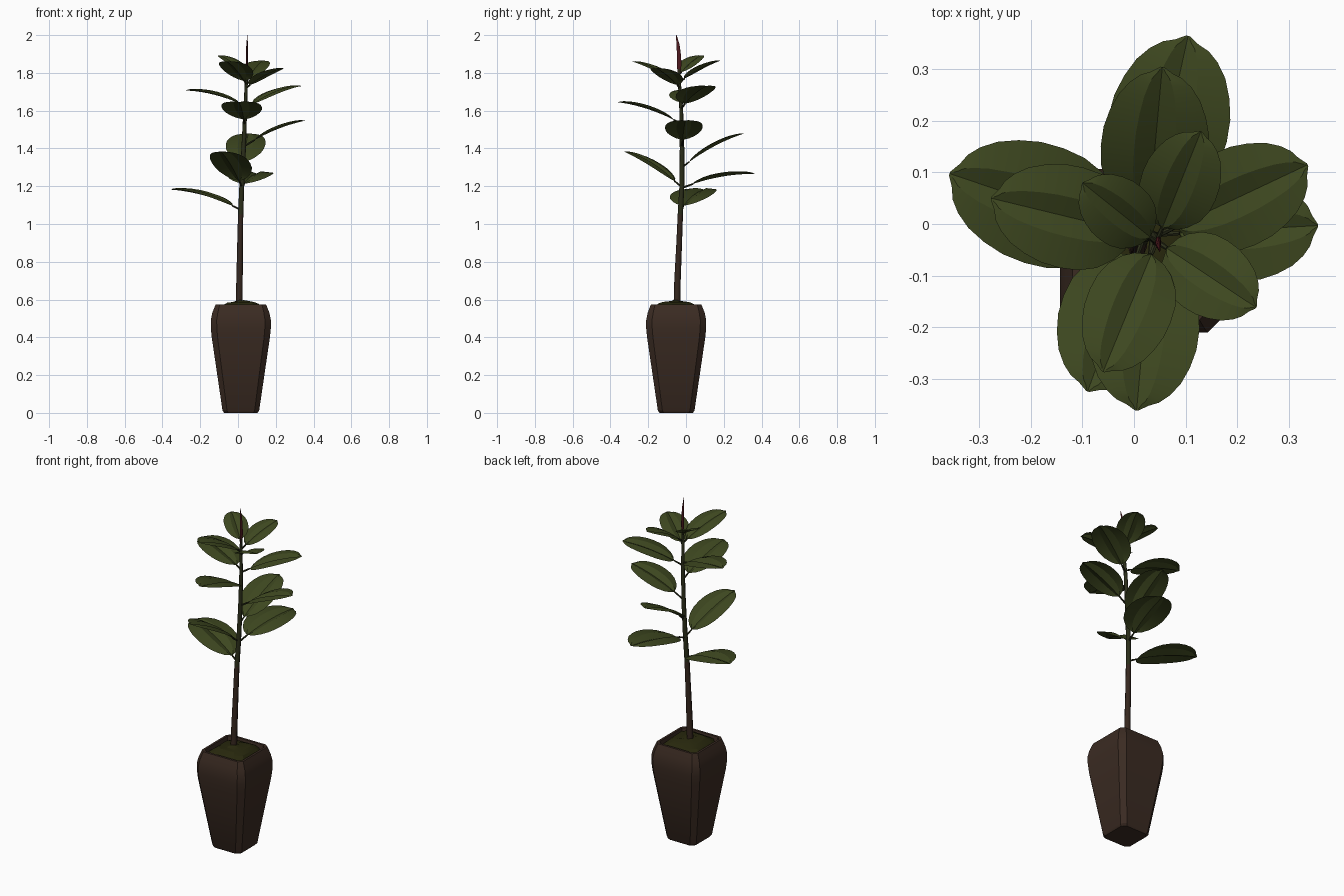
import bpy, bmesh, math, random
from mathutils import Vector

random.seed(4)
cube = bpy.data.objects.get("Cube")
if cube:
    bpy.data.objects.remove(cube, do_unlink=True)


def material(name, rgb):
    m = bpy.data.materials.new(name)
    m.use_nodes = True
    m.diffuse_color = (*rgb, 1)
    bsdf = next(n for n in m.node_tree.nodes if n.type == 'BSDF_PRINCIPLED')
    bsdf.inputs["Base Color"].default_value = (*rgb, 1)
    bsdf.inputs["Roughness"].default_value = 0.6
    return m


LEAF = material("leaf green", (0.047, 0.063, 0.014))
STALK = material("stalk green", (0.024, 0.027, 0.01))
BARK = material("bark brown", (0.036, 0.02, 0.013))
POT = material("pot brown", (0.043, 0.024, 0.016))
SOIL = material("mossy soil", (0.021, 0.021, 0.004))
BUD = material("bud red", (0.08, 0.01, 0.014))


def loft(name, rings, mats, closed=True, caps=(False, False), angle=30):
    """Skin a list of equal-length rings into one object."""
    bm = bmesh.new()
    rows = [[bm.verts.new(p) for p in ring] for ring in rings]
    n = len(rows[0])
    for a, b in zip(rows, rows[1:]):
        for i in range(n if closed else n - 1):
            j = (i + 1) % n
            bm.faces.new((a[i], a[j], b[j], b[i]))
    if caps[0]:
        bm.faces.new(rows[0][::-1])
    if caps[1]:
        bm.faces.new(rows[-1])
    bmesh.ops.remove_doubles(bm, verts=bm.verts, dist=0.0002)
    mesh = bpy.data.meshes.new(name)
    bm.to_mesh(mesh)
    bm.free()
    for m in mats:
        mesh.materials.append(m)
    ob = bpy.data.objects.new(name, mesh)
    bpy.context.scene.collection.objects.link(ob)
    bpy.ops.object.select_all(action='DESELECT')
    ob.select_set(True)
    bpy.context.view_layer.objects.active = ob
    bpy.ops.object.shade_smooth_by_angle(angle=math.radians(angle))
    return ob


def tube(name, path, radii, mats, sides=8, flat=1):
    """Tapered tube along a path; flat below 1 narrows it sideways."""
    rings = []
    for i, p in enumerate(path):
        d = (path[min(i + 1, len(path) - 1)] - path[max(i - 1, 0)]).normalized()
        u = d.cross(Vector((0.02, 1, 0.1))).normalized()
        v = d.cross(u)
        rings.append([p + radii[i] * (flat * math.cos(a) * u + math.sin(a) * v)
                      for a in (k * math.tau / sides for k in range(sides))])
    return loft(name, rings, mats, caps=(True, True), angle=50)


# Pot: chamfered square rings from the foot, over the rim, down inside
PX, PY = 0.015, -0.052


def square_ring(half, cut, z):
    f = half - cut
    pts = [(half, -f), (half, f), (f, half), (-f, half),
           (-half, f), (-half, -f), (-f, -half), (f, -half)]
    return [Vector((PX + x, PY + y, z)) for x, y in pts]


pot_profile = [(.088, .022, 0), (.097, .024, .012), (.154, .031, .40), (.159, .032, .45),
               (.159, .031, .49), (.151, .029, .53), (.134, .022, .573),
               (.121, .018, .573), (.117, .018, .54)]
loft("pot", [square_ring(*p) for p in pot_profile], [POT], caps=(True, False))

# Soil: uneven mound inside the rim
soil_rings = []
for half, z in [(.117, .553), (.095, .574), (.07, .583), (.04, .588), (.015, .592)]:
    ring = square_ring(half, half * 0.35, z)
    for p in ring:
        p.z += random.uniform(-.006, .006)
    soil_rings.append(ring)
loft("soil", soil_rings, [SOIL], caps=(False, True), angle=20)

# Stem: gently bent, bark below and green above
stem_points = [Vector(p) for p in [
    (.006, -.048, .56), (.008, -.045, .70), (.011, -.036, .90), (.014, -.03, 1.05),
    (.02, -.022, 1.2), (.03, -.021, 1.4), (.038, -.025, 1.6), (.044, -.035, 1.75),
    (.047, -.038, 1.82)]]
stem = tube("stem", stem_points, [.018, .017, .015, .014, .013, .012, .01, .008, .006],
            [BARK, STALK])
for f in stem.data.polygons:
    f.material_index = int(f.center.z > 1.1)


def stem_at(z):
    for a, b in zip(stem_points, stem_points[1:]):
        if z <= b.z:
            return a.lerp(b, (z - a.z) / (b.z - a.z))
    return stem_points[-1].copy()


# Bud: slim, flattened red spike at the top
tube("bud", [Vector(p) for p in [(.047, -.038, 1.79), (.047, -.036, 1.84), (.047, -.037, 1.89),
                                 (.048, -.042, 1.95), (.05, -.052, 2.0)]],
     [.006, .012, .011, .008, .002], [BUD], flat=0.5)

# Blade outline: (position along, share of half width), ending in a small nub
outline = [(0, .04), (.04, .37), (.1, .6), (.2, .83), (.32, .96), (.45, 1), (.58, .98),
           (.7, .89), (.81, .75), (.89, .57), (.94, .39), (.965, .2), (1, .03)]
# Cross-section: (share across, lift): steep gutter, then drooping wings
section = [(-1, .1), (-.38, .17), (0, 0), (.38, .17), (1, .1)]


def leaf(name, stem_z, tip, width, bare):
    """Stalk and arched, folded blade from the stem to the tip."""
    base, tip = stem_at(stem_z), Vector(tip)
    span = tip - base
    arch = 0.05 * span.length
    side = Vector((-span.y, span.x, 0)).normalized()
    up = span.cross(side).normalized()

    def along(t):
        return base + span * t + Vector((0, 0, arch * 4 * t * (1 - t)))

    tube(name + "_stalk", [along(bare * k / 3) for k in range(4)],
         [.006, .005, .005, .004], [STALK], sides=6)
    half = width / 2
    rings = []
    for t, w in outline:
        c = along(bare + (1 - bare) * t)
        rings.append([c + side * (s * w * half) + up * (h * w * half) for s, h in section])
    loft(name, rings, [LEAF], closed=False, angle=16)


leaves = [
    ("low_right_leaf", 1.075, (-.358, .098, 1.182), .235, .12),
    ("low_back_leaf", 1.19, (.105, .365, 1.265), .235, .16),
    ("low_front_leaf", 1.195, (-.09, -.325, 1.383), .215, .13),
    ("middle_back_leaf", 1.3, (.055, .305, 1.478), .21, .12),
    ("middle_left_leaf", 1.41, (.357, -.003, 1.547), .2, .18),
    ("middle_front_leaf", 1.53, (.005, -.362, 1.645), .215, .13),
    ("upper_left_leaf", 1.61, (.337, .115, 1.73), .195, .15),
    ("upper_right_leaf", 1.625, (-.277, .05, 1.707), .2, .12),
    ("top_back_leaf", 1.75, (.13, .18, 1.864), .152, .13),
    ("top_front_leaf", 1.74, (-.06, -.287, 1.86), .17, .1),
    ("top_left_leaf", 1.72, (.237, -.162, 1.824), .155, .11),
    ("top_right_leaf", 1.79, (-.1, .08, 1.893), .13, .1),
]
for spec in leaves:
    leaf(*spec)
